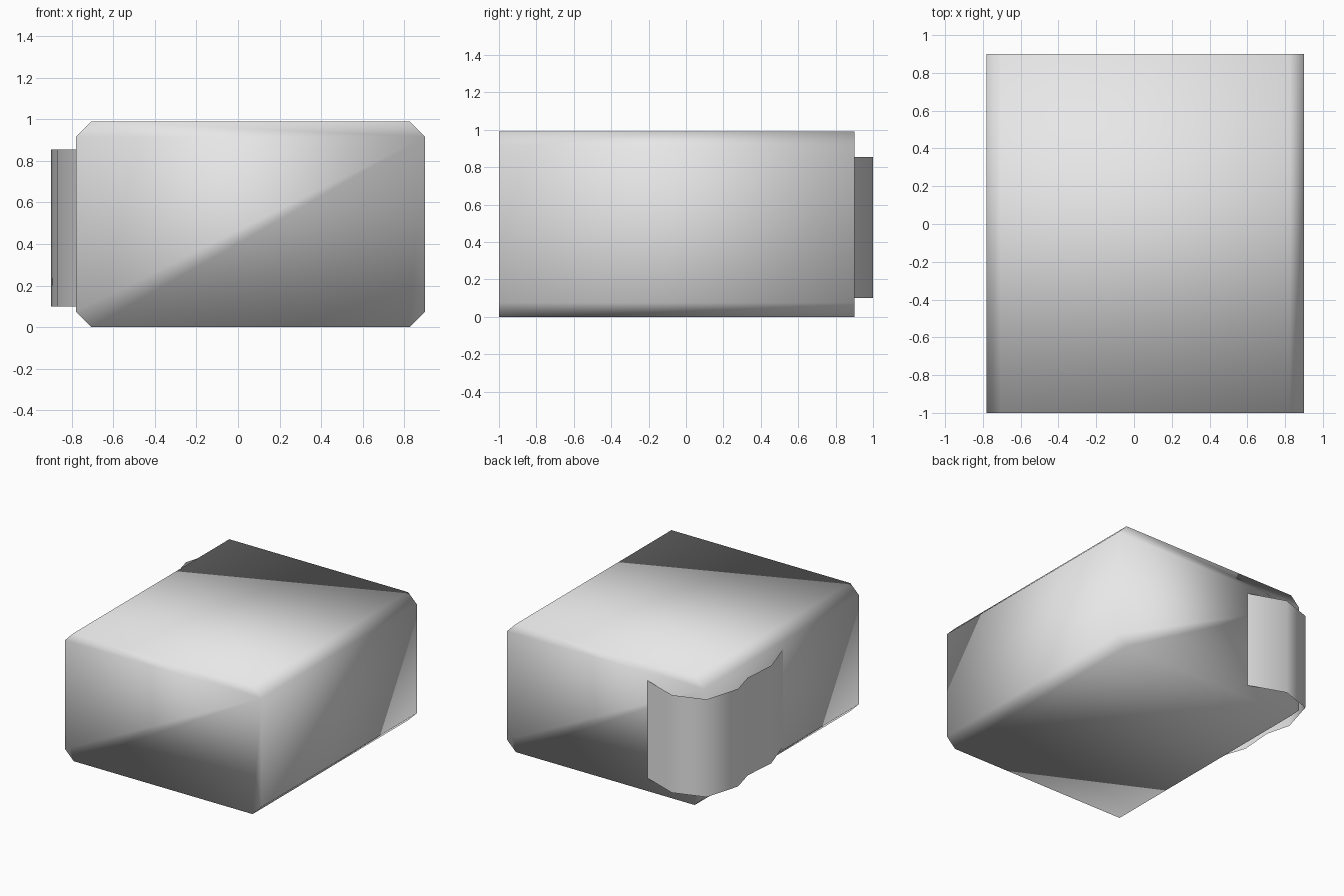
import bpy
import bmesh

if "Cube" in bpy.data.objects:
    bpy.data.objects.remove(bpy.data.objects["Cube"], do_unlink=True)

grey = bpy.data.materials.new("light_grey")
grey.use_nodes = True
grey.diffuse_color = (0.8, 0.8, 0.8, 1)
grey.node_tree.nodes["Principled BSDF"].inputs["Base Color"].default_value = grey.diffuse_color


def finish(name, bm):
    """Turn a bmesh into a smooth shaded grey object."""
    for face in bm.faces:
        face.smooth = True
    mesh = bpy.data.meshes.new(name)
    bm.to_mesh(mesh)
    bm.free()
    mesh.materials.append(grey)
    obj = bpy.data.objects.new(name, mesh)
    bpy.context.collection.objects.link(obj)
    return obj


def fan(bm, ring, hub):
    """Close a ring with triangles that all meet at one corner."""
    ring = ring[hub:] + ring[:hub]
    for a, b in zip(ring[1:], ring[2:]):
        bm.faces.new((ring[0], a, b))


# Block: chamfered rectangle extruded from front to back
left, right, top, cut = -0.78, 0.9, 0.99, 0.075
front, back = -1.0, 0.9
profile = [(left + cut, 0), (right - cut, 0), (right, cut), (right, top - cut),
           (right - cut, top), (left + cut, top), (left, top - cut), (left, cut)]
bm = bmesh.new()
front_ring = [bm.verts.new((x, front, z)) for x, z in profile]
back_ring = [bm.verts.new((x, back, z)) for x, z in profile]
count = len(profile)
for i in range(count):
    j = (i + 1) % count
    bm.faces.new((front_ring[i], back_ring[i], back_ring[j], front_ring[j]))
fan(bm, front_ring, 3)
fan(bm, back_ring, 6)
bmesh.ops.recalc_face_normals(bm, faces=bm.faces)
finish("chamfered_block", bm)

# Wrap: thin bent sheet around the back corner
path = [(-0.3, 0.9), (-0.58, 1.0), (-0.82, 0.92), (-0.9, 0.65),
        (-0.85, 0.46), (-0.87, 0.2), (-0.77, -0.1)]
bm = bmesh.new()
low = [bm.verts.new((x, y, 0.1)) for x, y in path]
high = [bm.verts.new((x, y, 0.855)) for x, y in path]
for i in range(len(path) - 1):
    bm.faces.new((low[i], low[i + 1], high[i + 1], high[i]))
finish("corner_wrap_sheet", bm)
